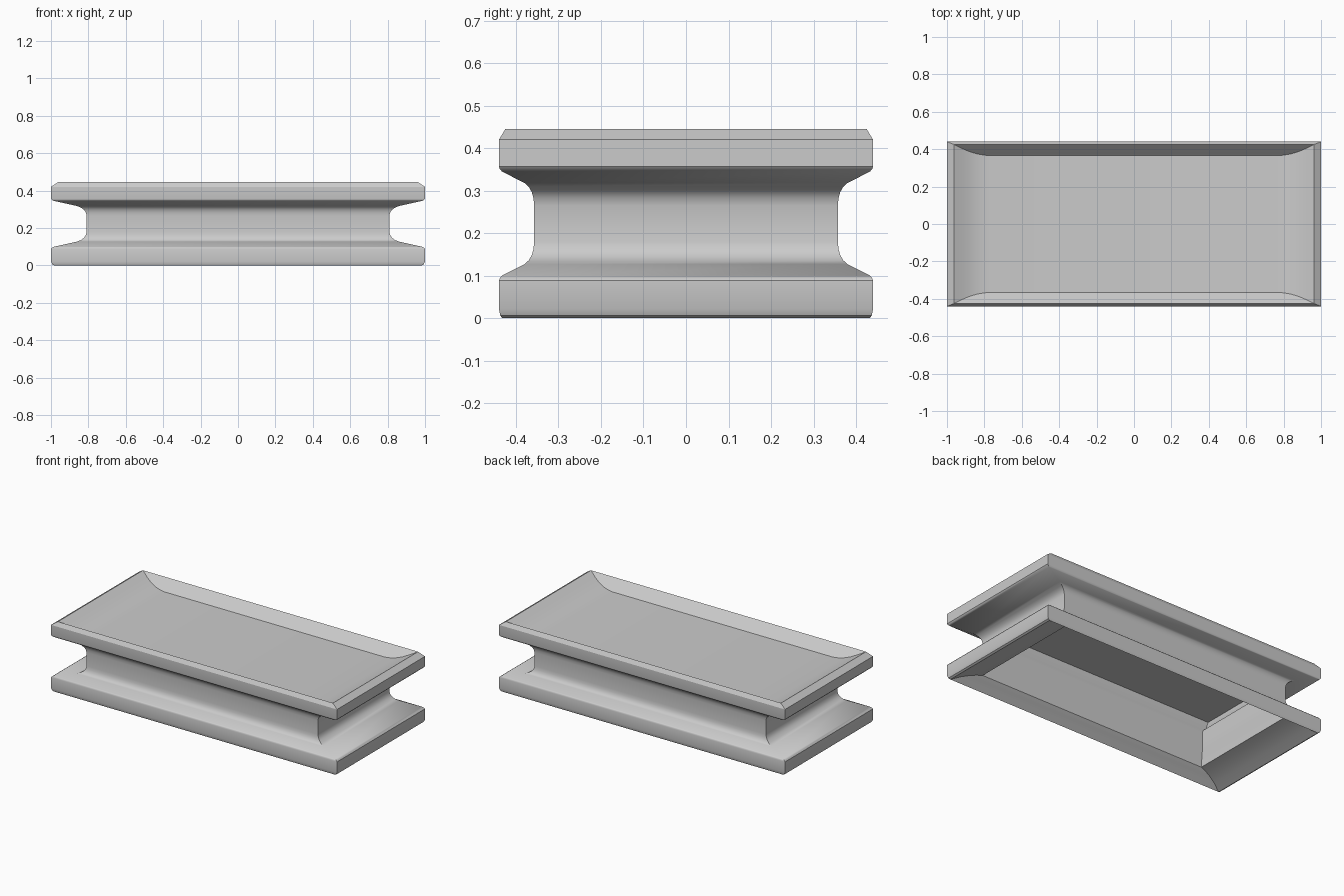
import bpy, bmesh, math

HX, HY, RATIO = 1.0, 0.44, 2.3   # half sizes, end inset relative to side inset


def ring(inset, z):
    # rectangle inset from the outer size, deeper at the short ends
    return (HX - inset * RATIO, HY - inset, z)


# Outer skin: lower flange, waisted neck, upper flange, chamfered rim
outer = [ring(i, z) for i, z in [
    (0.008, 0.0), (0.003, 0.006), (0.0, 0.022), (0.0, 0.088), (0.002, 0.094), (0.007, 0.1),
    (0.06, 0.127), (0.07, 0.136), (0.077, 0.148), (0.081, 0.162), (0.083, 0.18),
    (0.083, 0.265), (0.081, 0.283), (0.077, 0.297), (0.07, 0.309), (0.06, 0.318),
    (0.007, 0.345), (0.002, 0.351), (0.0, 0.357), (0.0, 0.42)]]

# Dished top, curved at the ends and straight along the sides
dish = [(0.962, 0.425, 0.445), (0.92, 0.404, 0.423), (0.88, 0.387, 0.405),
        (0.84, 0.375, 0.392), (0.80, 0.368, 0.385), (0.77, 0.366, 0.382)]

# Hollow underside: flared opening, inner neck wall, ceiling
hollow = [(0.93, 0.407, 0.025), (0.88, 0.387, 0.043), (0.84, 0.375, 0.055),
          (0.80, 0.366, 0.064), (0.80, 0.361, 0.13), (0.797, 0.353, 0.17),
          (0.797, 0.353, 0.28), (0.805, 0.356, 0.30), (0.83, 0.362, 0.322),
          (0.85, 0.366, 0.372)]

bm = bmesh.new()
loops = []
for x, y, z in hollow[::-1] + outer + dish:
    loops.append([bm.verts.new((sx * x, sy * y, z))
                  for sx, sy in ((-1, -1), (1, -1), (1, 1), (-1, 1))])
for a, b in zip(loops, loops[1:]):
    for i in range(4):
        j = (i + 1) % 4
        bm.faces.new((a[i], a[j], b[j], b[i]))
bm.faces.new(loops[-1])
bm.faces.new(loops[0][::-1])
bmesh.ops.recalc_face_normals(bm, faces=bm.faces)

mesh = bpy.data.meshes.new("waisted_base")
bm.to_mesh(mesh)
bm.free()
base = bpy.data.objects.new("waisted_base", mesh)
bpy.context.collection.objects.link(base)

# Smooth fillets, crisp corners
bpy.context.view_layer.objects.active = base
base.select_set(True)
bpy.ops.object.shade_smooth_by_angle(angle=math.radians(30))
